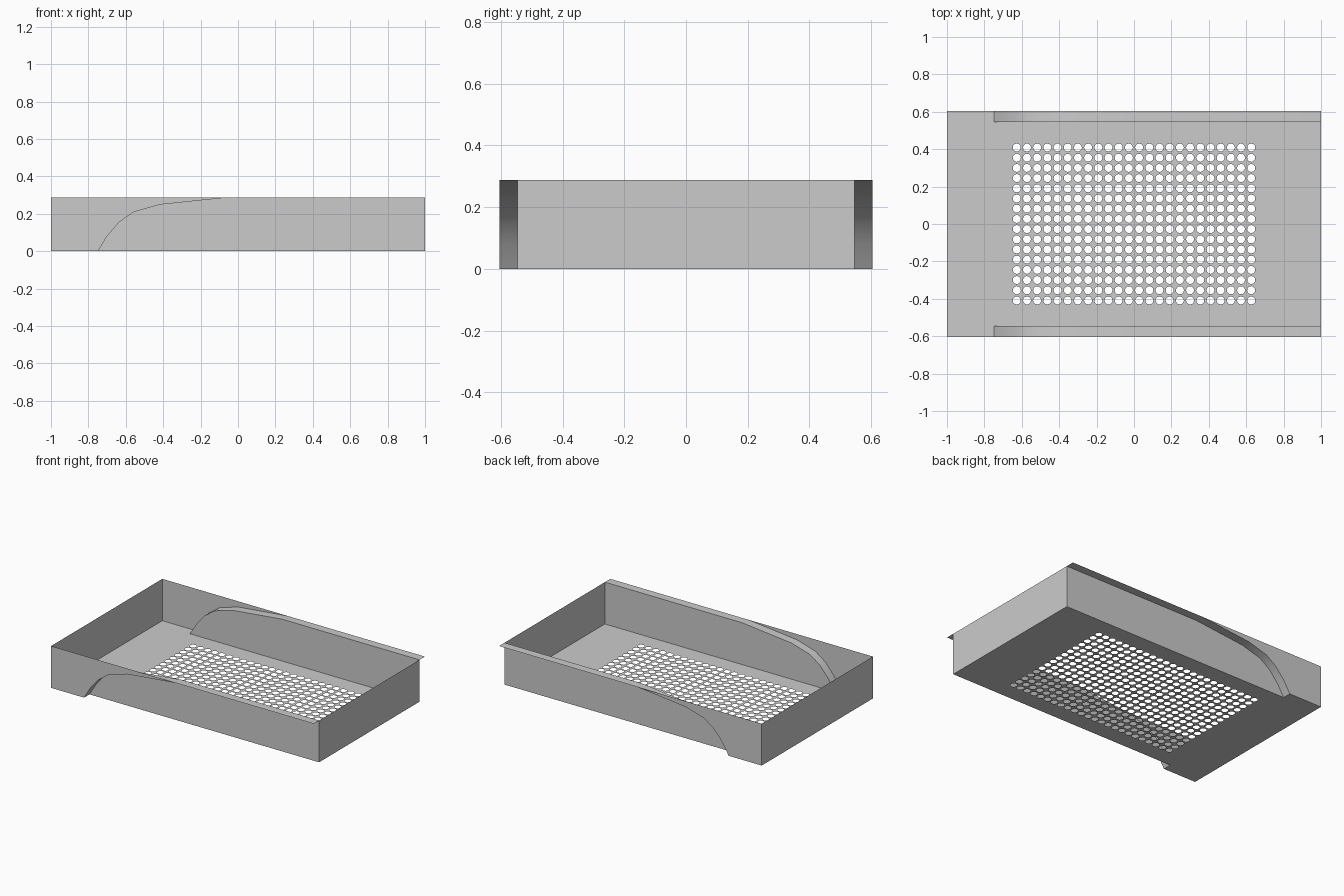
import bpy, bmesh, math
from mathutils import Vector

if "Cube" in bpy.data.objects:
    bpy.data.objects.remove(bpy.data.objects["Cube"], do_unlink=True)

HEIGHT = 0.288       # tray depth
OUTER, INNER = 0.605, 0.546   # half widths of the wide and narrow sections
STEP_X = -0.749      # where the width steps in
COLS, ROWS, PITCH, RADIUS, SIDES = 24, 16, 0.0545, 0.0215, 12

grey = bpy.data.materials.new("light grey metal")
grey.use_nodes = True
grey.diffuse_color = (0.6, 0.6, 0.6, 1)
grey.node_tree.nodes["Principled BSDF"].inputs["Base Color"].default_value = (0.6, 0.6, 0.6, 1)


def add_object(name, bm, smooth=False):
    mesh = bpy.data.meshes.new(name)
    for face in bm.faces:
        face.smooth = smooth
    bm.to_mesh(mesh)
    bm.free()
    mesh.materials.append(grey)
    obj = bpy.data.objects.new(name, mesh)
    bpy.context.collection.objects.link(obj)
    return obj


def panel(name, points, outward):
    """One flat sheet whose normal points along outward."""
    bm = bmesh.new()
    face = bm.faces.new([bm.verts.new(p) for p in points])
    face.normal_update()
    if face.normal.dot(Vector(outward)) < 0:
        face.normal_flip()
    return add_object(name, bm)


def add_loop(bm, points):
    verts = [bm.verts.new((x, y, 0)) for x, y in points]
    return [bm.edges.new((verts[i - 1], v)) for i, v in enumerate(verts)]


# Perforated floor: stepped outline filled around a grid of round holes
bm = bmesh.new()
edges = add_loop(bm, [(-1, -OUTER), (STEP_X, -OUTER), (STEP_X, -INNER), (1, -INNER),
                      (1, INNER), (STEP_X, INNER), (STEP_X, OUTER), (-1, OUTER)])
for col in range(COLS):
    for row in range(ROWS):
        cx = (col - (COLS - 1) / 2) * PITCH
        cy = (row - (ROWS - 1) / 2) * PITCH
        angles = [2 * math.pi * k / SIDES for k in range(SIDES)]
        edges += add_loop(bm, [(cx + RADIUS * math.cos(a), cy + RADIUS * math.sin(a))
                               for a in angles])
bmesh.ops.triangle_fill(bm, edges=edges, use_beauty=True, normal=(0, 0, -1))
for face in bm.faces:
    face.normal_update()
    if face.normal.z > 0:
        face.normal_flip()
add_object("perforated_floor", bm)

# End walls: wide at one end, narrow at the other
for name, x, w in (("right_end_wall", -1, OUTER), ("left_end_wall", 1, INNER)):
    panel(name, [(x, -w, 0), (x, w, 0), (x, w, HEIGHT), (x, -w, HEIGHT)], (x, 0, 0))

# Arched step between the wide and narrow side walls
arch = [(STEP_X, 0), (-0.70, 0.08), (-0.636, 0.155), (-0.561, 0.208),
        (-0.42, 0.249), (-0.045, HEIGHT)]
outer_profile = [(-1, 0)] + arch + [(-1, HEIGHT)]
inner_profile = arch + [(1, HEIGHT), (1, 0)]

for side, s in (("front", -1), ("back", 1)):
    panel(side + "_outer_wall", [(x, s * OUTER, z) for x, z in outer_profile], (0, s, 0))
    panel(side + "_inner_wall", [(x, s * INNER, z) for x, z in inner_profile], (0, s, 0))

    # Curved ledge joining both walls, running on as a flat rim
    bm = bmesh.new()
    pairs = [[bm.verts.new((x, s * y, z)) for y in (INNER, OUTER)]
             for x, z in arch + [(1, HEIGHT)]]
    for (a, b), (c, d) in zip(pairs, pairs[1:]):
        face = bm.faces.new((a, b, d, c))
        face.normal_update()
        if face.normal.z > 0:
            face.normal_flip()
    add_object(side + "_curved_ledge", bm, smooth=True)
